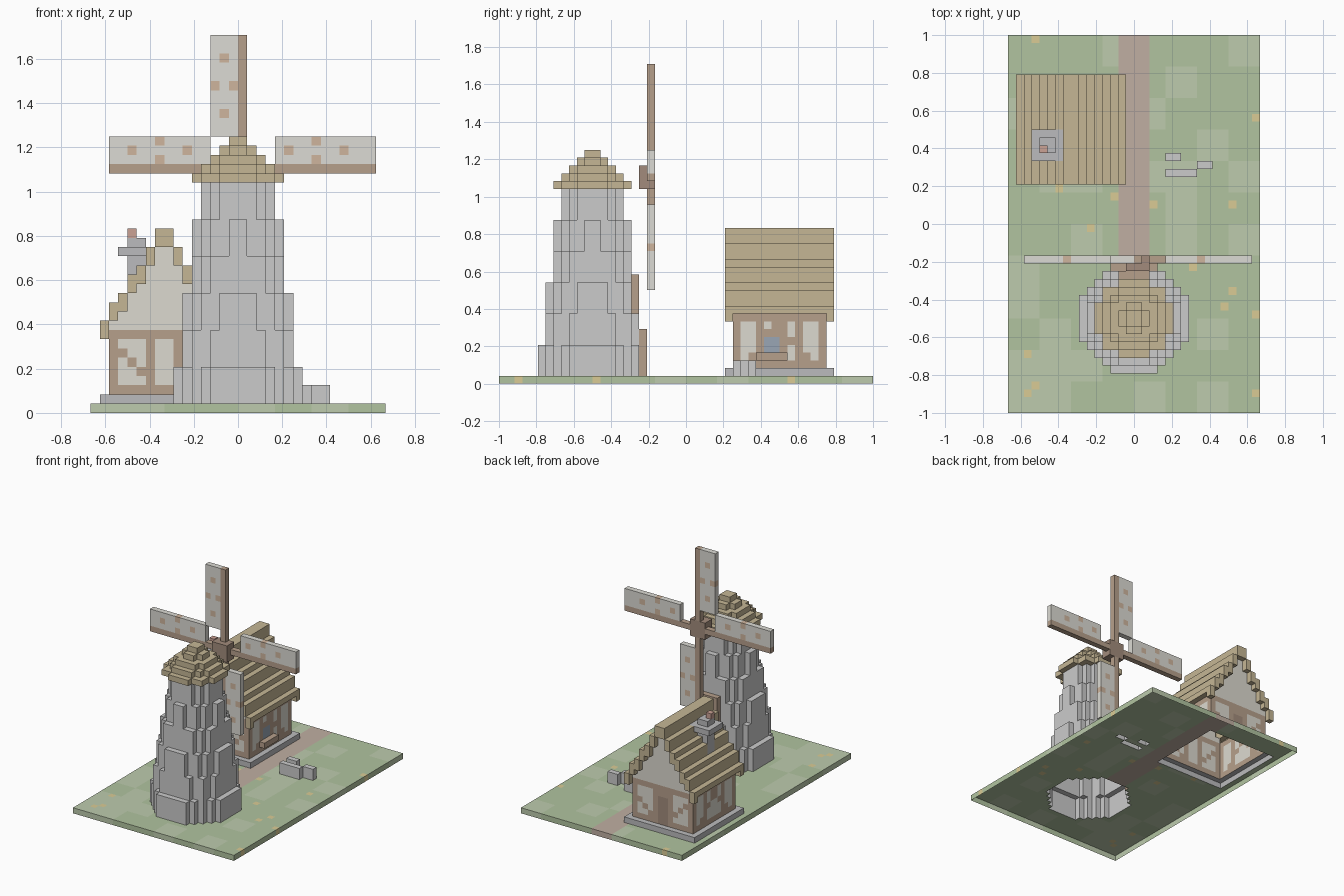
import bpy, bmesh, math, random

if "Cube" in bpy.data.objects:
    bpy.data.objects.remove(bpy.data.objects["Cube"])

random.seed(4)
V = 1 / 24          # edge of one block
COLORS = {
    "grass": (0.44, 0.55, 0.35), "grass_light": (0.51, 0.60, 0.42), "flower": (0.70, 0.60, 0.30),
    "dirt": (0.53, 0.43, 0.36), "stone": (0.60, 0.59, 0.58), "stone_dark": (0.50, 0.50, 0.51),
    "timber": (0.47, 0.35, 0.26), "dark_timber": (0.36, 0.26, 0.20), "thatch": (0.56, 0.47, 0.30),
    "plaster": (0.72, 0.70, 0.63), "cloth": (0.72, 0.71, 0.66), "patch": (0.62, 0.46, 0.34),
    "glass": (0.32, 0.38, 0.46), "clay": (0.60, 0.36, 0.30),
}
MATS = {}
for name, rgb in COLORS.items():
    MATS[name] = bpy.data.materials.new(name)
    MATS[name].diffuse_color = (*rgb, 1)

cells = {}          # block position -> (part, material)


def box(part, mat, x, y, z):
    """Fill a block range given as (start, end) pairs."""
    for i in range(*x):
        for j in range(*y):
            for k in range(*z):
                cells[i, j, k] = (part, mat)


def disk(part, mat, cx, cy, r, z):
    """Fill a round layer of blocks."""
    n = math.ceil(r)
    for i in range(-n, n):
        for j in range(-n, n):
            if math.hypot(i + .5, j + .5) <= r:
                box(part, mat, (cx + i, cx + i + 1), (cy + j, cy + j + 1), z)


def paint(mat, i, j, k):
    if (i, j, k) in cells:
        cells[i, j, k] = (cells[i, j, k][0], mat)


# Ground with light grass patches, flowers and path
box("ground", "grass", (-16, 16), (-24, 24), (0, 1))
for a in range(-4, 4):
    for b in range(-6, 6):
        if random.random() < .25:
            box("ground", "grass_light", (a * 4, a * 4 + 4), (b * 4, b * 4 + 4), (0, 1))
for _ in range(26):
    paint("flower", random.randrange(-16, 16), random.randrange(-24, 24), 0)
box("path", "dirt", (-2, 2), (-6, 24), (0, 1))

# Tapering stone tower in six courses
for c in range(6):
    disk("tower", "stone", 0, -12, 7 - .575 * c, (1 + 4 * c, 5 + 4 * c))

# Tower door and window on the path side
box("tower_door", "timber", (-3, 3), (-6, -5), (1, 7))
box("tower_door", "dark_timber", (-1, 1), (-6, -5), (1, 6))
box("tower_window", "timber", (-2, 2), (-7, -6), (9, 14))
box("tower_window", "glass", (-1, 1), (-7, -6), (10, 13))

# Stepped thatch cap
for n in range(5):
    disk("tower_cap", "thatch", 0, -12, 5.1 - n, (25 + n, 26 + n))

# Sails: spars, hub, cloth with patches
SY = (-5, -4)
box("spars", "timber", (-14, 15), SY, (26, 27))
box("spars", "timber", (0, 1), SY, (12, 41))
box("hub", "dark_timber", (-1, 2), (-6, -4), (25, 28))
for name, x, z in (("left_sail", (-14, -3), (27, 30)), ("right_sail", (4, 15), (27, 30)),
                   ("top_sail", (-3, 0), (30, 41)), ("bottom_sail", (1, 4), (12, 23))):
    box(name, "cloth", x, SY, z)
    for along, across in ((2, 1), (5, 0), (5, 2), (8, 1)):
        if x[1] - x[0] > 3:
            s = along if x[0] < 0 else 10 - along - 1
            paint("patch", x[0] + s, -5, z[0] + across)
        else:
            paint("patch", x[0] + across, -5, z[0] + along)

# House foundation
box("foundation", "stone_dark", (-15, -1), (5, 19), (1, 2))

# Stepped roof columns with the plastered body filled beneath
for i in range(-15, -1):
    d = min(i + 15, -2 - i)
    top = 20 if d == 6 else math.ceil(10 + 1.5 * d)
    if d > 0:
        box("house_walls", "plaster", (i, i + 1), (6, 18), (2, top - 2))
    box("roof", "thatch", (i, i + 1), (5, 19), (top - 2, top))
for i in (-15, -2):                       # thinner eaves between the end trims
    for j in range(6, 18):
        del cells[i, j, 8]

# Timber frame on the walls
for j in (6, 17):
    for i in range(-14, -2):
        for k in range(2, 9):
            if k in (2, 8) or i in (-14, -3, -10, -7) or abs(i + 8) == k - 1:
                paint("timber", i, j, k)
for i in (-14, -3):
    for j in range(6, 18):
        for k in range(2, 9):
            if k in (2, 8) or j in (6, 9, 14, 17) or j - 8 == k - 3 or 15 - j == k - 3:
                paint("timber", i, j, k)

# House door in the rear gable
for i in range(-10, -6):
    for k in range(2, 8):
        paint("dark_timber" if -10 < i < -7 and k < 7 else "timber", i, 17, k)

# House window and projecting sill
box("house_window", "timber", (-3, -2), (9, 13), (3, 7))
box("house_window", "glass", (-3, -2), (10, 12), (4, 6))
box("window_sill", "timber", (-2, -1), (9, 13), (3, 4))

# Chimney
box("chimney", "stone_dark", (-12, -10), (9, 11), (12, 19))
box("chimney", "stone_dark", (-13, -9), (8, 12), (17, 18))
box("chimney_pot", "clay", (-12, -11), (9, 10), (19, 20))

# Low broken wall
for x, y in (((4, 6), (8, 9)), ((4, 8), (6, 7)), ((8, 10), (7, 8))):
    box("broken_wall", "stone", x, y, (1, 3))

# Turn the blocks into one outer skin, one object per part, open underneath
parts = {}
for pos, (part, mat) in cells.items():
    parts.setdefault(part, []).append((pos, mat))
for part, blocks in parts.items():
    bm, verts, slots = bmesh.new(), {}, []

    def vert(p):
        if p not in verts:
            verts[p] = bm.verts.new([c * V for c in p])
        return verts[p]

    for pos, mat in blocks:
        if mat not in slots:
            slots.append(mat)
        for axis in range(3):
            for side in (0, 1):
                near = list(pos)
                near[axis] += 2 * side - 1
                if tuple(near) in cells or near[2] < 0:
                    continue
                quad = []
                for a, b in ((0, 0), (1, 0), (1, 1), (0, 1)):
                    p = list(pos)
                    p[axis] += side
                    p[(axis + 1) % 3] += a
                    p[(axis + 2) % 3] += b
                    quad.append(vert(tuple(p)))
                face = bm.faces.new(quad if side else quad[::-1])
                face.material_index = slots.index(mat)
    mesh = bpy.data.meshes.new(part)
    bm.to_mesh(mesh)
    bm.free()
    for s in slots:
        mesh.materials.append(MATS[s])
    bpy.context.collection.objects.link(bpy.data.objects.new(part, mesh))

for m in bpy.data.materials:
    if m.users and not m.is_grease_pencil:
        m.use_nodes = True
        m.node_tree.nodes["Principled BSDF"].inputs["Base Color"].default_value = m.diffuse_color
